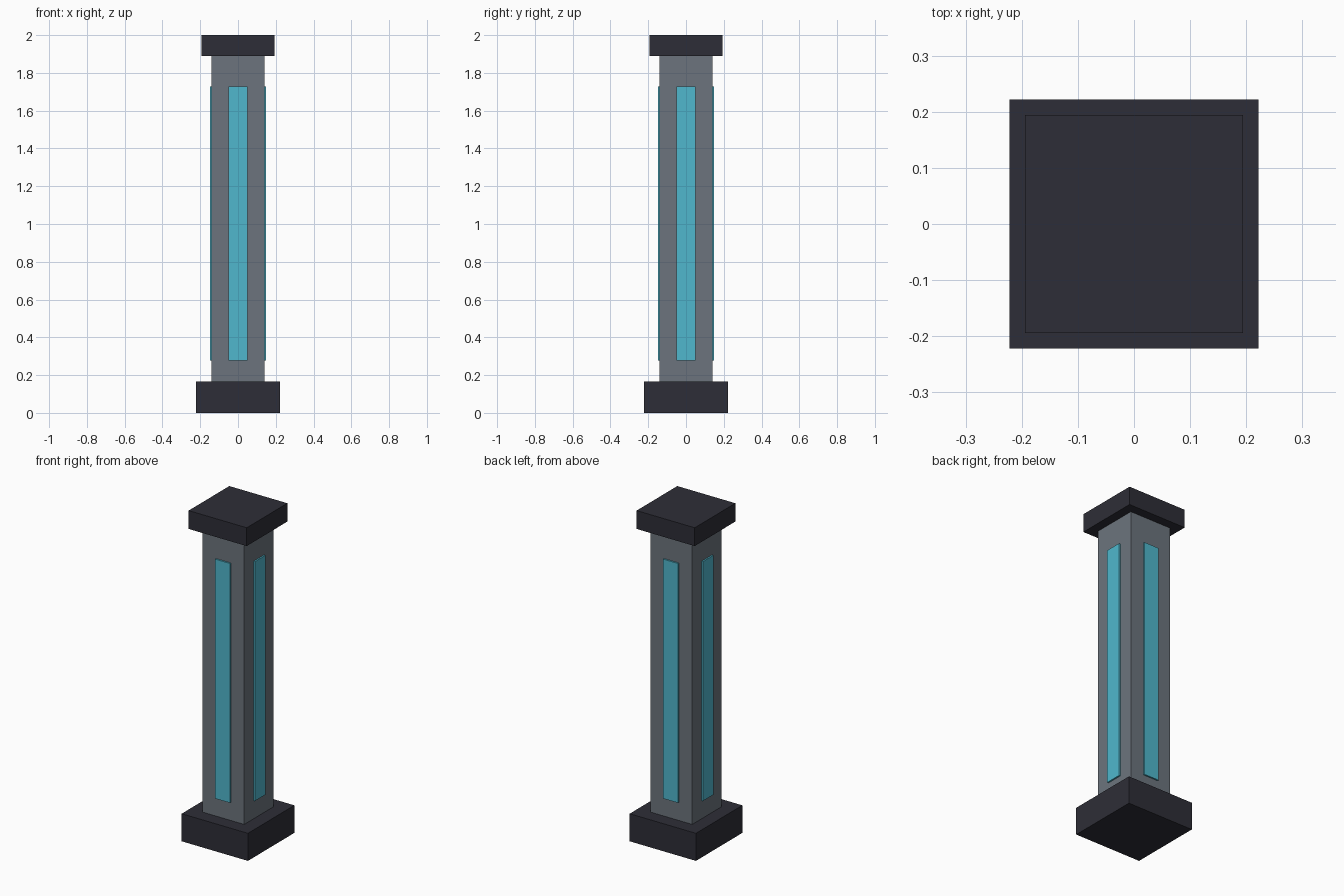
import bpy
from math import pi, sin, cos

cube = bpy.data.objects.get("Cube")
if cube:
    bpy.data.objects.remove(cube, do_unlink=True)


def make_material(name, rgb):
    mat = bpy.data.materials.new(name)
    mat.use_nodes = True
    colour = (*rgb, 1.0)
    mat.diffuse_color = colour
    mat.node_tree.nodes["Principled BSDF"].inputs["Base Color"].default_value = colour
    return mat


def box(name, size, bottom, top, mat, x=0.0, y=0.0, turn=0.0):
    """Upright box of footprint size, spanning bottom to top."""
    bpy.ops.mesh.primitive_cube_add(size=1, location=(x, y, (bottom + top) / 2))
    obj = bpy.context.object
    obj.name = name
    obj.scale = (size[0], size[1], top - bottom)
    obj.rotation_euler.z = turn
    obj.data.materials.append(mat)
    return obj


dark = make_material("dark charcoal", (0.027, 0.027, 0.038))
grey = make_material("steel grey", (0.150, 0.175, 0.205))
cyan = make_material("glowing cyan", (0.080, 0.475, 0.610))

BASE_TOP, CAP_BOTTOM = 0.167, 1.889
SHAFT = 0.278

# Plinth, shaft and capital
box("base", (0.444, 0.444), 0, BASE_TOP, dark)
box("shaft", (SHAFT, SHAFT), BASE_TOP, CAP_BOTTOM, grey)
box("cap", (0.389, 0.389), CAP_BOTTOM, 2, dark)

# One raised light strip on each side of the shaft
depth = 0.018
for i, side in enumerate(("front", "left", "back", "right")):
    angle = i * pi / 2
    r = SHAFT / 2
    box(side + "_light_strip", (0.1, depth), 0.277, 1.727, cyan,
        x=r * sin(angle), y=-r * cos(angle), turn=angle)
